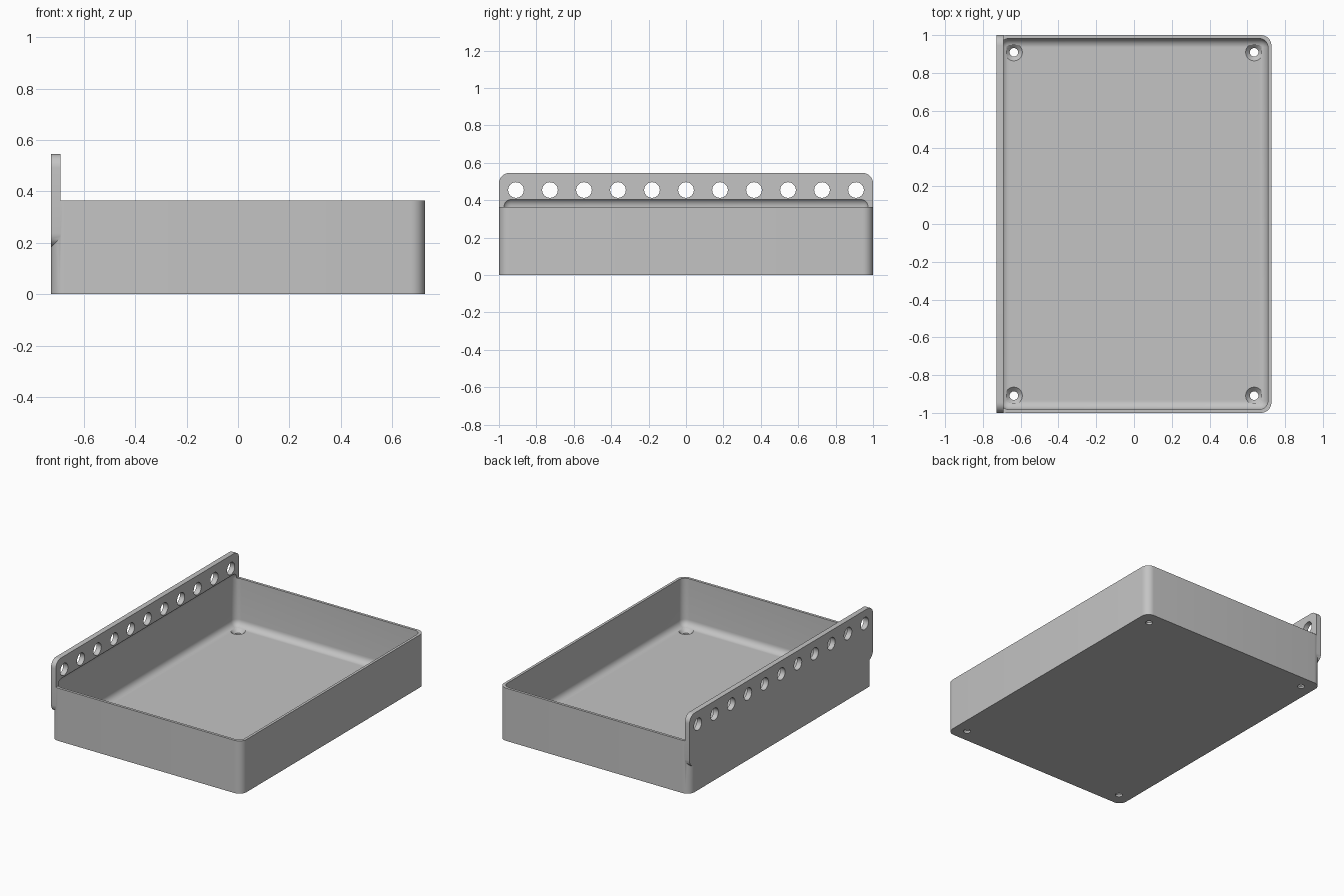
import bpy
import bmesh
from math import pi
from mathutils import Matrix, Vector

if "Cube" in bpy.data.objects:
    bpy.data.objects.remove(bpy.data.objects["Cube"], do_unlink=True)

MM = 2 / 110              # modelling unit: the tray is 110 long
W, L, H = 80 * MM, 110 * MM, 20 * MM
WALL, FLOOR, PLATE = MM, 2 * MM, 2 * MM
CORNER, FILLET = 3 * MM, 2.5 * MM

grey = bpy.data.materials.new("light grey plastic")
grey.use_nodes = True
grey.diffuse_color = (0.55, 0.55, 0.55, 1)
grey.node_tree.nodes["Principled BSDF"].inputs["Base Color"].default_value = grey.diffuse_color


def make_object(name, bm):
    mesh = bpy.data.meshes.new(name)
    bm.to_mesh(mesh)
    bm.free()
    mesh.materials.append(grey)
    obj = bpy.data.objects.new(name, mesh)
    bpy.context.collection.objects.link(obj)
    return obj


def rounded_box(name, low, high, radius, axis=None, segments=8):
    """Box with the edges along one axis rounded, or all edges."""
    low, high = Vector(low), Vector(high)
    bm = bmesh.new()
    bmesh.ops.create_cube(bm, size=1)
    bmesh.ops.scale(bm, vec=high - low, verts=bm.verts)
    bmesh.ops.translate(bm, vec=(low + high) / 2, verts=bm.verts)
    edges = [e for e in bm.edges if axis is None
             or abs((e.verts[0].co - e.verts[1].co)[axis]) > 1e-5]
    bmesh.ops.bevel(bm, geom=edges, offset=radius, segments=segments,
                    profile=0.5, affect='EDGES')
    return make_object(name, bm)


def add_cone(bm, r1, r2, start, end, matrix):
    """Capped cone or cylinder along local z."""
    place = matrix @ Matrix.Translation((0, 0, (start + end) / 2))
    bmesh.ops.create_cone(bm, cap_ends=True, segments=32, radius1=r1,
                          radius2=r2, depth=end - start, matrix=place)


def combine(target, tool, operation):
    mod = target.modifiers.new(operation.lower(), 'BOOLEAN')
    mod.operation, mod.solver, mod.object = operation, 'EXACT', tool
    bpy.context.view_layer.objects.active = target
    bpy.ops.object.modifier_apply(modifier=mod.name)
    bpy.data.objects.remove(tool, do_unlink=True)


# Tray block with rounded upright corners
tray = rounded_box("tray_with_hanging_rail", (-W / 2, -L / 2, 0),
                   (W / 2, L / 2, H), CORNER, axis=2)

# Hanging rail along the right side
rail = rounded_box("hanging_rail", (-W / 2, -L / 2, 10 * MM),
                   (-W / 2 + PLATE, L / 2, 30 * MM), CORNER, axis=0)
combine(tray, rail, 'UNION')

# Filleted hollow, which also undercuts the rail
hollow = rounded_box("hollow", (-W / 2 + WALL, -L / 2 + WALL, FLOOR),
                     (W / 2 - WALL, L / 2 - WALL, 22.7 * MM), FILLET)
combine(tray, hollow, 'DIFFERENCE')

# Row of round holes through the rail
bm = bmesh.new()
for i in range(11):
    spot = Matrix.Translation((-W / 2, (i - 5) * 10 * MM, 25 * MM))
    add_cone(bm, 2.3 * MM, 2.3 * MM, -MM, 3 * MM, spot @ Matrix.Rotation(pi / 2, 4, 'Y'))
combine(tray, make_object("rail_holes", bm), 'DIFFERENCE')

# Countersunk screw holes in the floor corners
for sx in (-1, 1):
    for sy in (-1, 1):
        spot = Matrix.Translation((sx * 35 * MM, sy * 50 * MM, 0))
        bm = bmesh.new()
        add_cone(bm, 1.25 * MM, 1.25 * MM, -MM, 1.5 * MM, spot)
        combine(tray, make_object("screw_hole", bm), 'DIFFERENCE')
        bm = bmesh.new()
        add_cone(bm, 1.2 * MM, 2.6 * MM, 0.7 * MM, 2.1 * MM, spot)
        combine(tray, make_object("countersink", bm), 'DIFFERENCE')

# Smooth rounds, crisp edges
bpy.ops.object.select_all(action='DESELECT')
tray.select_set(True)
bpy.context.view_layer.objects.active = tray
bpy.ops.object.shade_smooth_by_angle(angle=pi / 6)
